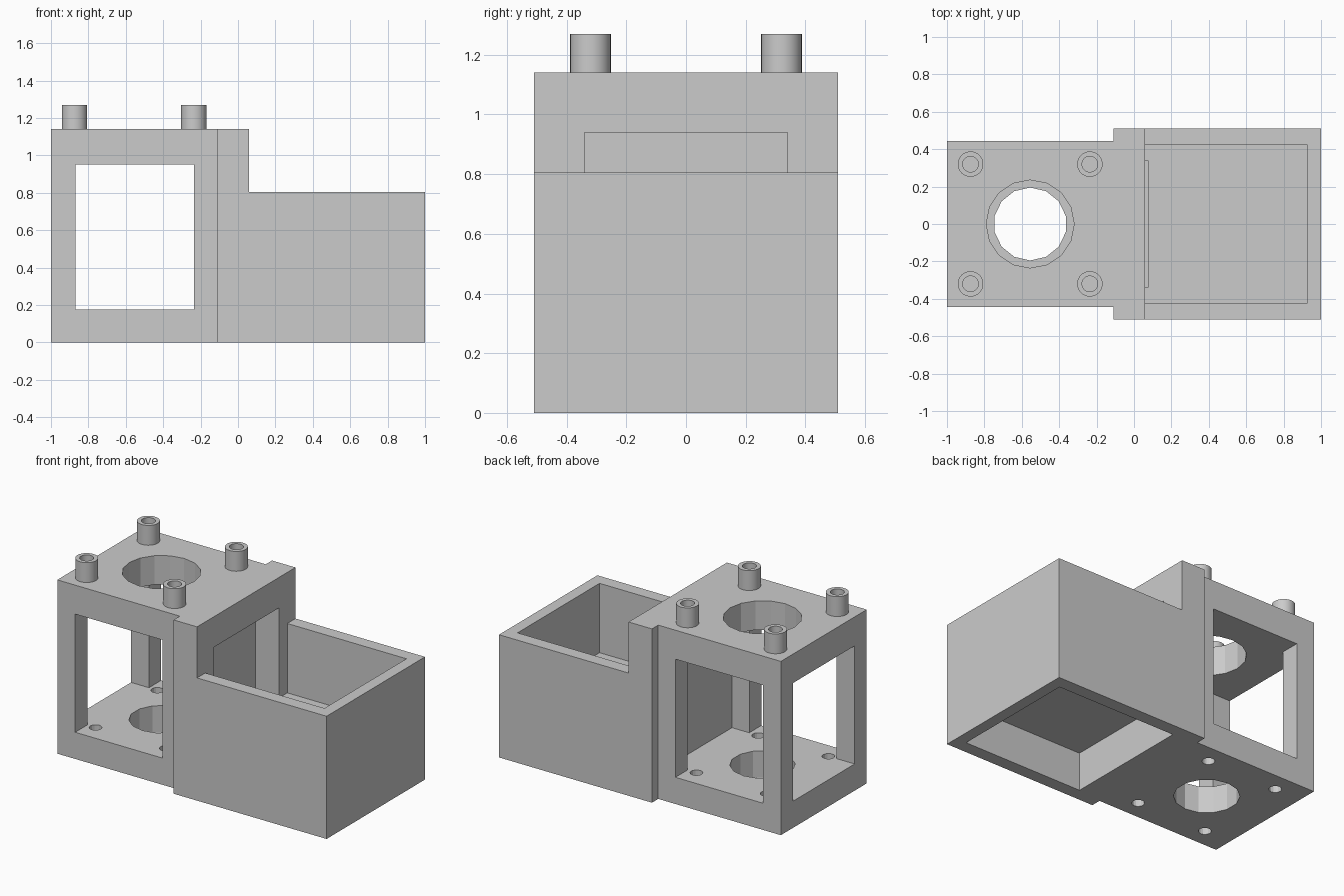
import bpy, bmesh, math
from mathutils import Matrix, Vector

if "Cube" in bpy.data.objects:
    bpy.data.objects.remove(bpy.data.objects["Cube"], do_unlink=True)

# Single grey plastic material
grey = bpy.data.materials.new("grey_plastic")
grey.use_nodes = True
colour = (0.6, 0.6, 0.6, 1)
grey.diffuse_color = colour
grey.node_tree.nodes["Principled BSDF"].inputs["Base Color"].default_value = colour


def add_object(name, bm):
    mesh = bpy.data.meshes.new(name)
    bmesh.ops.recalc_face_normals(bm, faces=bm.faces)
    bm.to_mesh(mesh)
    bm.free()
    mesh.materials.append(grey)
    obj = bpy.data.objects.new(name, mesh)
    bpy.context.collection.objects.link(obj)
    return obj


def box(name, x, y, z):
    """Box from three (low, high) ranges."""
    bm = bmesh.new()
    size = [r[1] - r[0] for r in (x, y, z)]
    middle = [(r[0] + r[1]) / 2 for r in (x, y, z)]
    bmesh.ops.create_cube(bm, size=1, matrix=Matrix.Translation(middle) @ Matrix.Diagonal((*size, 1)))
    return add_object(name, bm)


def cylinder(name, x, y, z, radius, sides):
    bm = bmesh.new()
    bmesh.ops.create_cone(bm, cap_ends=True, segments=sides, radius1=radius, radius2=radius,
                          depth=z[1] - z[0], matrix=Matrix.Translation((x, y, sum(z) / 2)))
    return add_object(name, bm)


def combine(target, tool, operation):
    """Apply a boolean and drop the tool object."""
    tool.hide_render = True
    mod = target.modifiers.new(operation, "BOOLEAN")
    mod.operation, mod.solver, mod.object = operation, "EXACT", tool
    bpy.context.view_layer.update()
    result = target.evaluated_get(bpy.context.evaluated_depsgraph_get())
    mesh = bpy.data.meshes.new_from_object(result)
    target.modifiers.clear()
    target.data = mesh
    bpy.data.objects.remove(tool, do_unlink=True)


TOP, RIM, FLOOR = 1.14, 0.805, 0.175
HOLE_X = -0.555

# Cage, upright divider and tray merged into one housing
housing = box("housing", (-0.11, 0.06), (-0.51, 0.51), (0, TOP))
combine(housing, box("tray", (-0.05, 1), (-0.51, 0.51), (0, RIM)), "UNION")
combine(housing, box("cage", (-1, -0.05), (-0.445, 0.445), (0, TOP)), "UNION")

# Cage windows, divider opening, tray pocket and underside pocket
cuts = [
    box("side_window", (-0.87, -0.235), (-0.6, 0.6), (FLOOR, 0.95)),
    box("end_window", (-1.1, -0.11), (-0.32, 0.32), (FLOOR, 0.95)),
    box("tray_pocket", (0.06, 0.925), (-0.425, 0.425), (0.35, 1)),
    box("divider_opening", (-0.11, 0.075), (-0.34, 0.34), (0.26, 0.94)),
    box("underside_pocket", (0.06, 0.925), (-0.425, 0.425), (-0.1, 0.25)),
    # Large round holes in the top and bottom plates
    cylinder("top_hole", HOLE_X, 0, (1, 1.3), 0.235, 16),
    cylinder("top_hole_lower", HOLE_X, 0, (0.9, 1.05), 0.235, 16),
    cylinder("bottom_hole", HOLE_X, 0, (-0.1, 0.3), 0.195, 14),
]
# Four screw holes in the bottom plate
for sx in (-1, 1):
    for sy in (-1, 1):
        cuts.append(cylinder("screw_hole", HOLE_X + sx * 0.255, sy * 0.32, (-0.1, 0.3), 0.038, 16))
for cut in cuts:
    combine(housing, cut, "DIFFERENCE")

# Four hollow pegs turned from a profile
profile = [(0, TOP), (0.042, TOP), (0.042, 1.27), (0.068, 1.27), (0.068, TOP)]
for xname, sx in (("right", -1), ("left", 1)):
    for yname, sy in (("front", -1), ("back", 1)):
        bm = bmesh.new()
        verts = [bm.verts.new((r, 0, z)) for r, z in profile]
        edges = [bm.edges.new(pair) for pair in zip(verts, verts[1:])]
        bmesh.ops.spin(bm, geom=verts + edges, cent=(0, 0, 0), axis=(0, 0, 1),
                       angle=math.tau, steps=32)
        bmesh.ops.remove_doubles(bm, verts=bm.verts, dist=0.0005)
        bmesh.ops.translate(bm, verts=bm.verts, vec=Vector((HOLE_X + sx * 0.319, sy * 0.32, 0)))
        peg = add_object(f"{yname}_{xname}_peg", bm)
        bpy.ops.object.select_all(action="DESELECT")
        peg.select_set(True)
        bpy.context.view_layer.objects.active = peg
        bpy.ops.object.shade_smooth_by_angle(angle=math.radians(30))
